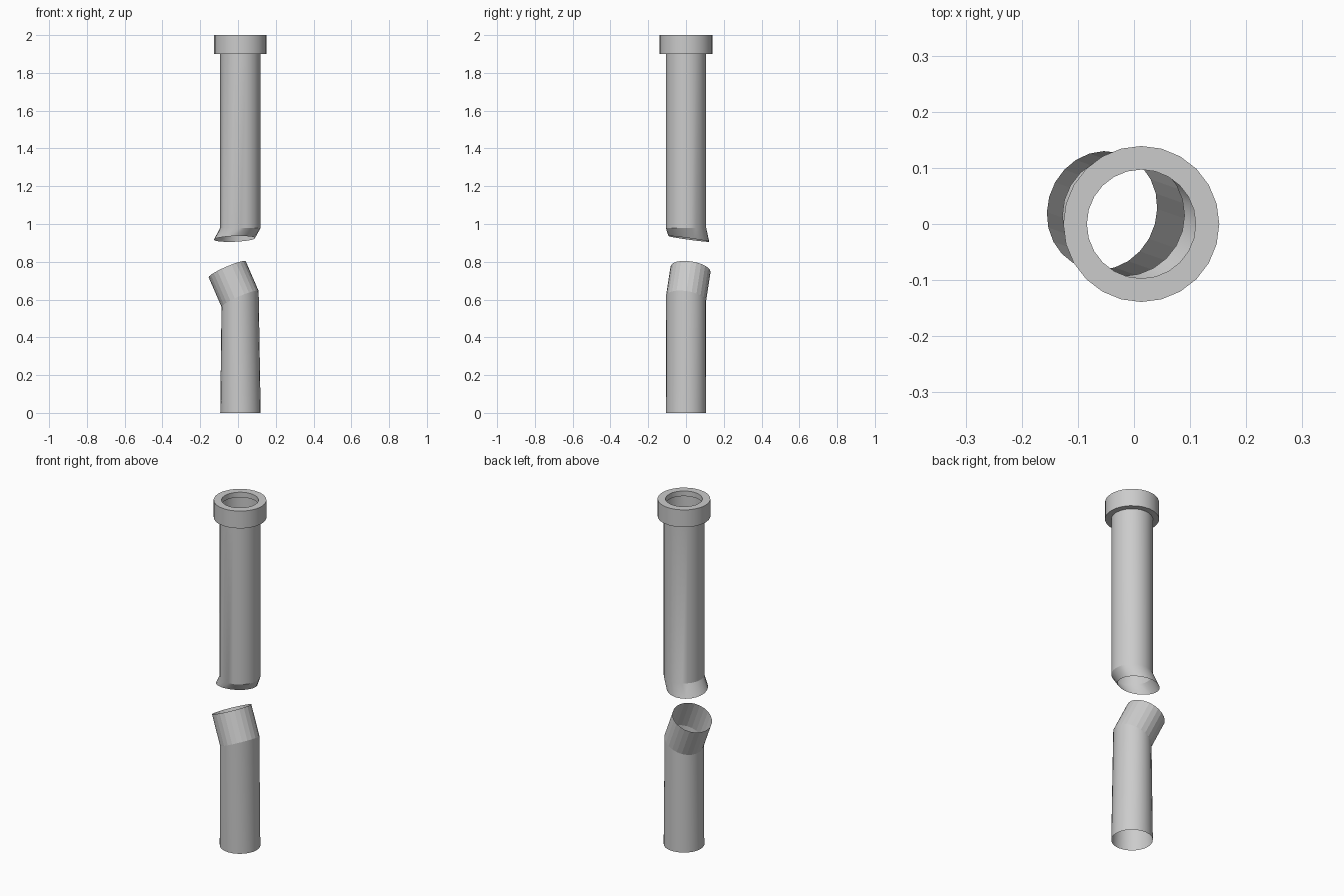
import bpy, bmesh, math
from mathutils import Vector

if "Cube" in bpy.data.objects:
    bpy.data.objects.remove(bpy.data.objects["Cube"])

SIDES = 24
CX = 0.013          # pipe axis
UP = (0, 0, 1)


def tube(name, rings, closed=False, smooth=True):
    """Skin circles given as (centre, radius, normal) from bottom to top."""
    bm = bmesh.new()
    loops = []
    for centre, radius, normal in rings:
        q = Vector(UP).rotation_difference(Vector(normal).normalized())
        loop = []
        for i in range(SIDES):
            a = 2 * math.pi * i / SIDES
            p = q @ Vector((radius * math.cos(a), radius * math.sin(a), 0))
            loop.append(bm.verts.new(Vector(centre) + p))
        loops.append(loop)
    pairs = list(zip(loops, loops[1:]))
    if closed:
        pairs.append((loops[-1], loops[0]))
    for lo, hi in pairs:
        for i in range(SIDES):
            j = (i + 1) % SIDES
            bm.faces.new((lo[i], lo[j], hi[j], hi[i]))
    mesh = bpy.data.meshes.new(name)
    bm.to_mesh(mesh)
    bm.free()
    obj = bpy.data.objects.new(name, mesh)
    bpy.context.collection.objects.link(obj)
    if smooth:
        bpy.ops.object.select_all(action='DESELECT')
        bpy.context.view_layer.objects.active = obj
        obj.select_set(True)
        bpy.ops.object.shade_smooth_by_angle(angle=math.radians(20))
    return obj


R = 0.107

# upper pipe with a short flared kink at the broken end
tube("upper_pipe", [
    ((-0.019, 0.015, 0.921), 0.109, (-0.04, 0.14, 1)),
    ((CX, 0, 0.98), R, UP),
    ((CX, 0, 1.90), R, UP),
])

# collar: outer wall, top rim, inner lip and underside
tube("top_collar", [
    ((CX, 0, 1.90), R, UP),
    ((CX, 0, 1.90), 0.139, UP),
    ((CX, 0, 2.0), 0.139, UP),
    ((CX, 0, 2.0), 0.097, UP),
    ((CX, 0, 1.97), 0.097, UP),
    ((CX, 0, 1.97), R, UP),
], closed=True)

# lower pipe, its upper ring tilted along the bend
bend = Vector((0.011, 0, 0.603))
tip = Vector((-0.057, 0.024, 0.76))
tilt = tip - bend
tube("lower_pipe", [((CX, 0, 0), R, UP), (bend, R, tilt)])

# bent stub above it, flat faced
tube("bent_stub", [(bend, R, tilt), (tip, R, tilt)], smooth=False)
